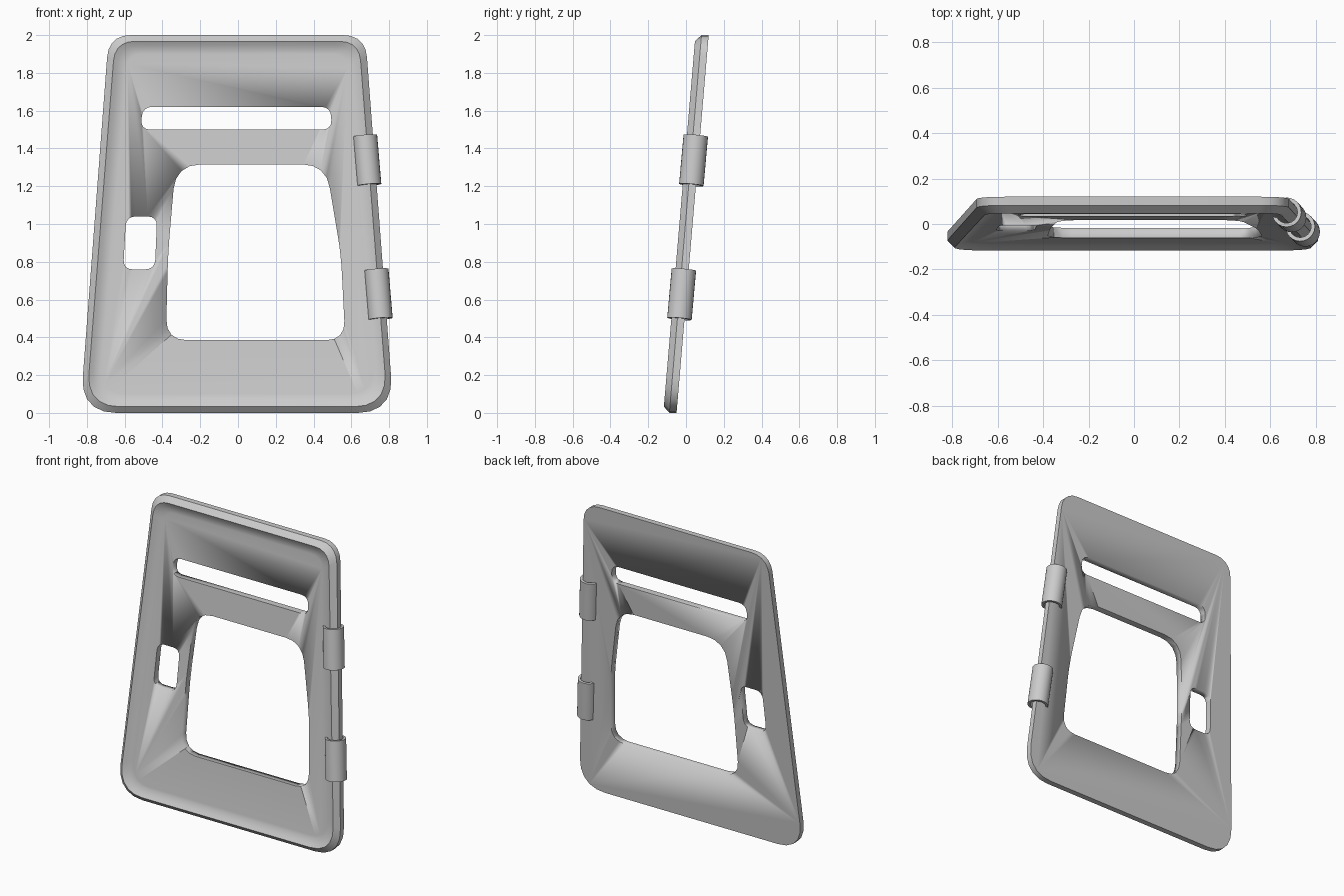
import bpy, bmesh, math
from mathutils import Vector

if "Cube" in bpy.data.objects:
    bpy.data.objects.remove(bpy.data.objects["Cube"])


def back_y(z):
    # leaning back plane of the door
    return -0.05 + 0.085 * z


def finish(name, bm, angle=25):
    bmesh.ops.recalc_face_normals(bm, faces=bm.faces[:])
    me = bpy.data.meshes.new(name)
    bm.to_mesh(me)
    bm.free()
    ob = bpy.data.objects.new(name, me)
    bpy.context.collection.objects.link(ob)
    bpy.ops.object.select_all(action='DESELECT')
    ob.select_set(True)
    bpy.context.view_layer.objects.active = ob
    bpy.ops.object.shade_smooth_by_angle(angle=math.radians(angle))
    return ob


def rounded(corners, n=4):
    # corners: (x, z, radius) -> polygon with curved corners
    pts = []
    for i, (x, z, r) in enumerate(corners):
        p = Vector((x, z))
        a = Vector(corners[i - 1][:2]) - p
        b = Vector(corners[(i + 1) % len(corners)][:2]) - p
        a, b = p + a.normalized() * r, p + b.normalized() * r
        for k in range(n + 1):
            t = k / n
            w = 2 * t * (1 - t) * 0.9
            u, v = (1 - t) ** 2, t ** 2
            pts.append((a * u + p * w + b * v) / (u + v + w))
    return pts


def loft(loops):
    # loops: list of (points, depth in front of the back plane)
    bm = bmesh.new()
    rings = [[bm.verts.new((p.x, back_y(p.y) - d, p.y)) for p in pts] for pts, d in loops]
    for r, s in zip(rings, rings[1:]):
        for i in range(len(r)):
            j = (i + 1) % len(r)
            bm.faces.new((r[i], r[j], s[j], s[i]))
    bm.faces.new(rings[0])
    bm.faces.new(rings[-1][::-1])
    return bm


def outline(d):
    # door outline inset by d
    return rounded([(-0.684 + d, 2 - d, 0.115 - d * 0.4), (0.674 - d, 2 - d, 0.115 - d * 0.4),
                    (0.825 - d, d, 0.19 - d * 0.5), (-0.836 + d, d, 0.19 - d * 0.5)], 5)


# dished door panel with raised rim
door = loft([(outline(0), 0), (outline(0), 0.038), (outline(0.033), 0.07),
             (outline(0.055), 0.056), (outline(0.082), 0.046), (outline(0.1), 0.044)])
door = finish("door_panel", door, 40)

# window, slot and handle openings
openings = {
    "window_cutter": [(-0.33, 1.315, 0.13), (0.465, 1.315, 0.12), (0.545, 0.84, 0.1),
                      (0.568, 0.385, 0.1), (-0.382, 0.385, 0.11), (-0.37, 0.85, 0.1)],
    "slot_cutter": [(-0.505, 1.62, 0.05), (0.49, 1.62, 0.05), (0.497, 1.5, 0.05), (-0.515, 1.5, 0.05)],
    "handle_cutter": [(-0.592, 1.04, 0.05), (-0.428, 1.04, 0.05), (-0.44, 0.76, 0.05), (-0.608, 0.76, 0.05)],
}
for name, corners in openings.items():
    pts = rounded(corners)
    cutter = finish(name, loft([(pts, -0.2), (pts, 0.3)]))
    cutter.hide_render = True
    bpy.context.view_layer.objects.active = door
    mod = door.modifiers.new(name, 'BOOLEAN')
    mod.operation = 'DIFFERENCE'
    mod.solver = 'EXACT'
    mod.object = cutter
    # cut before the smoothing modifier
    bpy.ops.object.modifier_apply(modifier=mod.name)
    bpy.data.objects.remove(cutter)

# hinge sleeves wrapped round the right edge
axis = Vector((-0.085, 0.09, 1)).normalized()
for name, centre in (("upper_hinge", (0.683, 0.04, 1.337)), ("lower_hinge", (0.743, -0.023, 0.628))):
    bm = bmesh.new()
    rot = axis.to_track_quat('Z', 'Y')
    n, h = 24, 0.131
    rings = []
    for r, z in ((0.065, -h), (0.065, h), (0.048, h), (0.048, -h)):
        rings.append([bm.verts.new(Vector(centre) + rot @ Vector(
            (r * math.cos(2 * math.pi * i / n), r * math.sin(2 * math.pi * i / n), z))) for i in range(n)])
    for k in range(4):
        r, s = rings[k], rings[(k + 1) % 4]
        for i in range(n):
            j = (i + 1) % n
            bm.faces.new((r[i], r[j], s[j], s[i]))
    finish(name, bm, 35)
